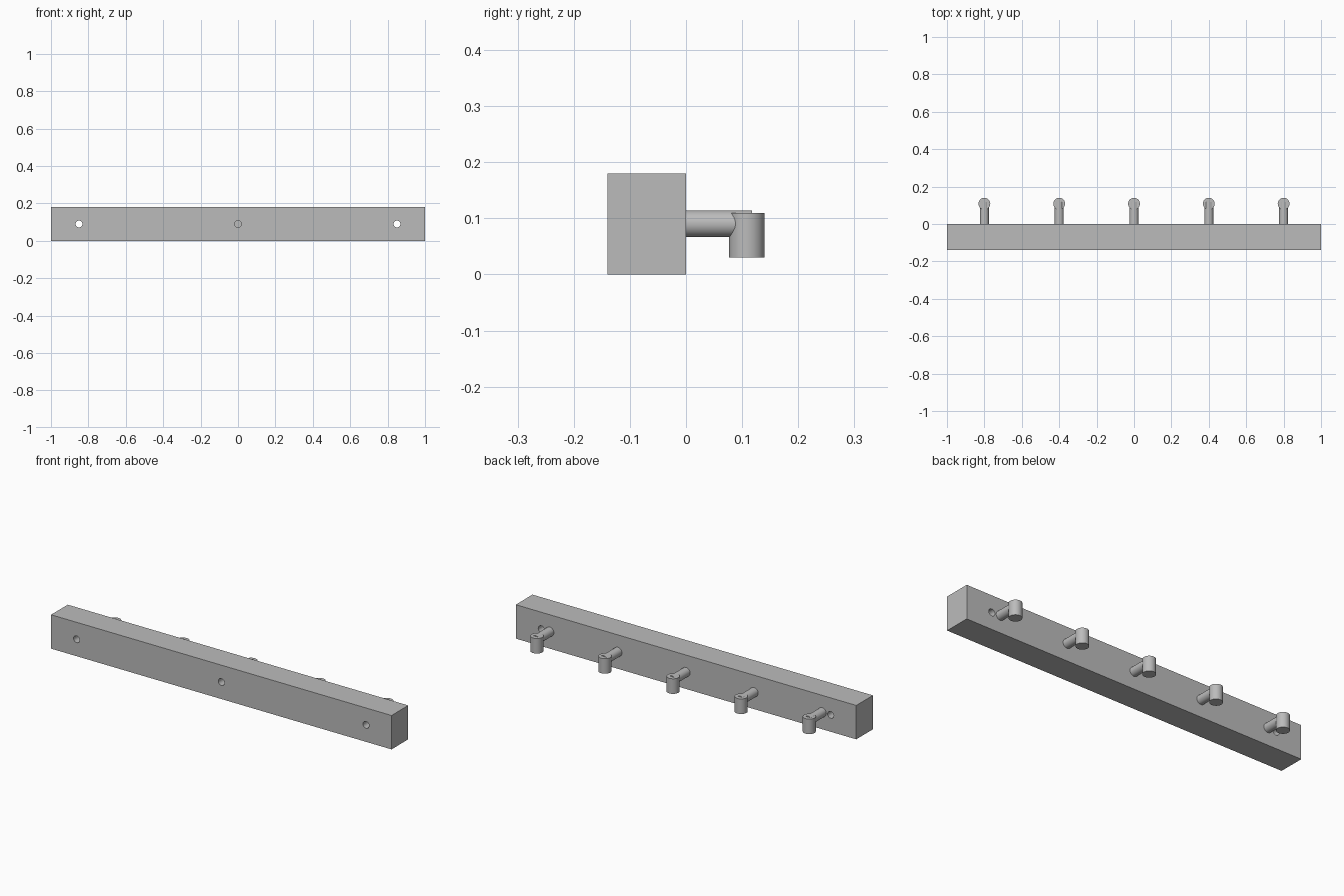
import bpy
import math

if "Cube" in bpy.data.objects:
    bpy.data.objects.remove(bpy.data.objects["Cube"], do_unlink=True)

grey = bpy.data.materials.new("plain grey")
grey.use_nodes = True
colour = (0.5, 0.5, 0.5, 1)
grey.diffuse_color = colour
grey.node_tree.nodes["Principled BSDF"].inputs["Base Color"].default_value = colour


def cylinder(name, radius, length, centre, along_y=False):
    turn = (math.pi / 2, 0, 0) if along_y else (0, 0, 0)
    bpy.ops.mesh.primitive_cylinder_add(
        vertices=48, radius=radius, depth=length, location=centre, rotation=turn)
    obj = bpy.context.object
    obj.name = name
    obj.data.materials.append(grey)
    bpy.ops.object.shade_smooth_by_angle(angle=math.radians(35))
    return obj


# Rail
bpy.ops.mesh.primitive_cube_add(size=1, location=(0, -0.07, 0.09))
rail = bpy.context.object
rail.name = "rail"
rail.scale = (2, 0.14, 0.18)
bpy.ops.object.transform_apply(location=False, rotation=False, scale=True)
rail.data.materials.append(grey)

# Screw holes through the rail
for x in (-0.85, 0, 0.85):
    cutter = cylinder("hole_cutter", 0.018, 0.3, (x, -0.07, 0.09), True)
    cutter.hide_render = True
    cut = rail.modifiers.new("screw hole", "BOOLEAN")
    cut.operation = "DIFFERENCE"
    cut.solver = "EXACT"
    cut.object = cutter
    bpy.context.view_layer.objects.active = rail
    bpy.ops.object.modifier_apply(modifier=cut.name)
    bpy.data.objects.remove(cutter, do_unlink=True)

bpy.ops.object.select_all(action="DESELECT")
rail.select_set(True)
bpy.context.view_layer.objects.active = rail
bpy.ops.object.shade_smooth_by_angle(angle=math.radians(35))

# Five hooks: a horizontal arm with an upright peg at its end
for i in range(5):
    x = -0.8 + 0.4 * i
    cylinder(f"hook_arm_{i + 1}", 0.024, 0.118, (x, 0.059, 0.0905), True)
    cylinder(f"hook_peg_{i + 1}", 0.0315, 0.08, (x, 0.1085, 0.07))
